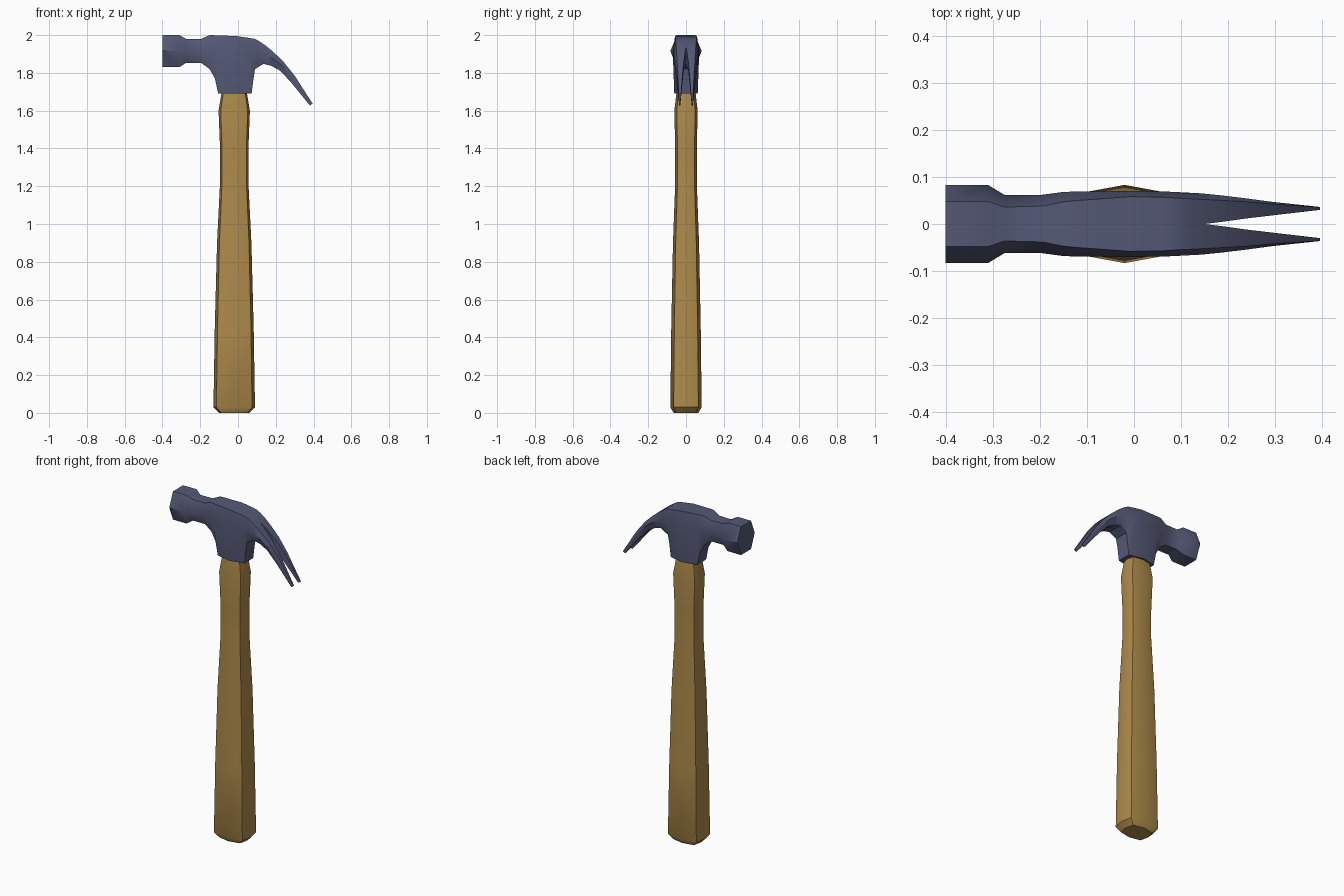
import bpy, bmesh, math


def material(name, rgb):
    m = bpy.data.materials.new(name)
    m.diffuse_color = (*rgb, 1)
    return m


def finish(bm, name, mat, angle):
    me = bpy.data.meshes.new(name)
    bm.to_mesh(me)
    bm.free()
    me.materials.append(mat)
    ob = bpy.data.objects.new(name, me)
    bpy.context.collection.objects.link(ob)
    bpy.ops.object.select_all(action='DESELECT')
    ob.select_set(True)
    bpy.context.view_layer.objects.active = ob
    bpy.ops.object.shade_smooth_by_angle(angle=math.radians(angle))
    return ob


steel = material("dark steel", (0.09, 0.10, 0.18))
wood = material("wood", (0.42, 0.255, 0.068))

# Handle: flattened eight-sided section lofted upwards (z, half width x, half width y)
section = [(1, 0), (.86, .79), (0, 1), (-.86, .79),
           (-1, 0), (-.86, -.79), (0, -1), (.86, -.79)]
levels = [(0, .08, .065), (.03, .11, .083), (.45, .103, .078), (.9, .091, .069),
          (1.22, .075, .057), (1.4, .075, .057), (1.6, .083, .062),
          (1.69, .068, .051), (1.76, .058, .045)]
bm = bmesh.new()
rings = [[bm.verts.new((-.02 + x * hx, y * hy, z)) for x, y in section]
         for z, hx, hy in levels]
for lo, hi in zip(rings, rings[1:]):
    for j in range(8):
        k = (j + 1) % 8
        bm.faces.new((lo[j], lo[k], hi[k], hi[j]))
bm.faces.new(rings[0][::-1])
bm.faces.new(rings[-1])
finish(bm, "handle", wood, 40)

# Head: half sections from striking face to claw tip, mirrored across y
# (x top, z top, x bottom, z bottom, y top, y mid, y bottom, mid drop, slot y)
rows = [
    (-.40, 2.00, -.40, 1.83, .048, .083, .048, .50, 0),
    (-.31, 2.00, -.31, 1.83, .048, .083, .048, .50, 0),
    (-.275, 1.98, -.275, 1.853, .036, .062, .036, .50, 0),
    (-.195, 1.98, -.195, 1.853, .038, .062, .036, .50, 0),
    (-.15, 2.00, -.15, 1.82, .047, .068, .038, .46, 0),
    (-.12, 1.999, -.122, 1.77, .050, .069, .040, .36, 0),
    (-.09, 1.998, -.105, 1.69, .052, .069, .042, .28, 0),
    (-.01, 1.995, -.018, 1.69, .058, .070, .062, .28, 0),
    (.06, 1.985, .072, 1.69, .057, .069, .042, .28, 0),
    (.09, 1.98, .082, 1.77, .055, .068, .042, .32, 0),
    (.115, 1.966, .09, 1.82, .054, .067, .044, .40, 0),
    (.15, 1.942, .135, 1.848, .052, .065, .046, .45, 0),
    (.19, 1.908, .175, 1.838, .050, .061, .045, .45, .005),
    (.24, 1.86, .225, 1.81, .047, .055, .044, .45, .012),
    (.30, 1.785, .285, 1.745, .042, .047, .041, .45, .019),
    (.395, 1.637, .38, 1.628, .036, .037, .036, .50, .030),
]
bm = bmesh.new()
rings = []
for xt, zt, xb, zb, yt, ym, yb, f, s in rows:
    pts = [(xt, s, zt), (xt, yt, zt),
           (xt + (xb - xt) * f, ym, zt + (zb - zt) * f),
           (xb, yb, zb), (xb, s, zb)]
    rings.append([bm.verts.new(p) for p in pts])
for i in range(len(rows) - 1):
    a, b = rings[i], rings[i + 1]
    for j in range(5 if rows[i + 1][8] > 0 else 4):
        k = (j + 1) % 5
        bm.faces.new((a[j], b[j], b[k], a[k]))
bm.faces.new(rings[0])
bm.faces.new(rings[-1][::-1])
head = finish(bm, "claw_head", steel, 40)
mirror = head.modifiers.new("Mirror", 'MIRROR')
mirror.use_axis = (False, True, False)
mirror.merge_threshold = 0.0005
